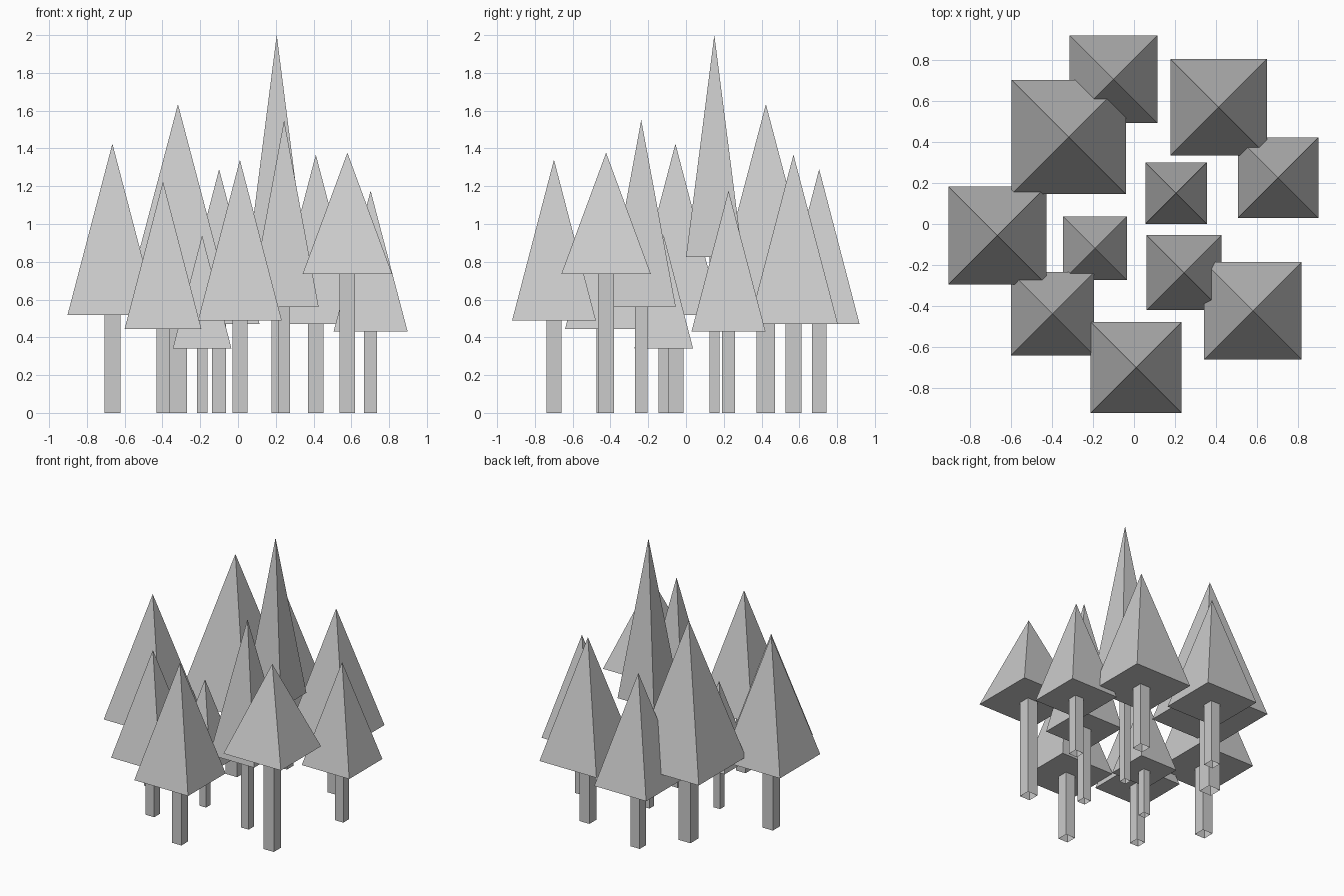
import bpy
from math import pi, sqrt

# Each tree: x, y, canopy half width, canopy base height, tip height
TREES = [
    (-0.10, 0.705, 0.214, 0.47, 1.29),
    (0.412, 0.569, 0.235, 0.47, 1.367),
    (-0.318, 0.423, 0.278, 0.58, 1.634),
    (0.702, 0.225, 0.196, 0.43, 1.176),
    (0.205, 0.15, 0.15, 0.825, 2.0),
    (-0.665, -0.056, 0.238, 0.517, 1.425),
    (-0.19, -0.118, 0.155, 0.342, 0.94),
    (0.244, -0.237, 0.183, 0.56, 1.55),
    (0.579, -0.423, 0.237, 0.735, 1.377),
    (-0.397, -0.437, 0.203, 0.445, 1.225),
    (0.01, -0.699, 0.222, 0.488, 1.34),
]
TRUNK_RATIO = 0.176


def square_solid(name, x, y, z0, z1, half, half_top, fill):
    """Axis-aligned four-sided prism or pyramid."""
    bpy.ops.mesh.primitive_cone_add(
        vertices=4, radius1=half * sqrt(2), radius2=half_top * sqrt(2),
        depth=z1 - z0, end_fill_type=fill,
        location=(x, y, (z0 + z1) / 2), rotation=(0, 0, pi / 4))
    bpy.context.object.name = name


for i, (x, y, half, base, tip) in enumerate(TREES, 1):
    # Open-ended square trunk
    t = half * TRUNK_RATIO
    square_solid(f"trunk_{i}", x, y, 0, base, t, t, 'NOTHING')
    # Pyramid canopy with closed underside
    square_solid(f"canopy_{i}", x, y, base, tip, half, 0, 'NGON')
